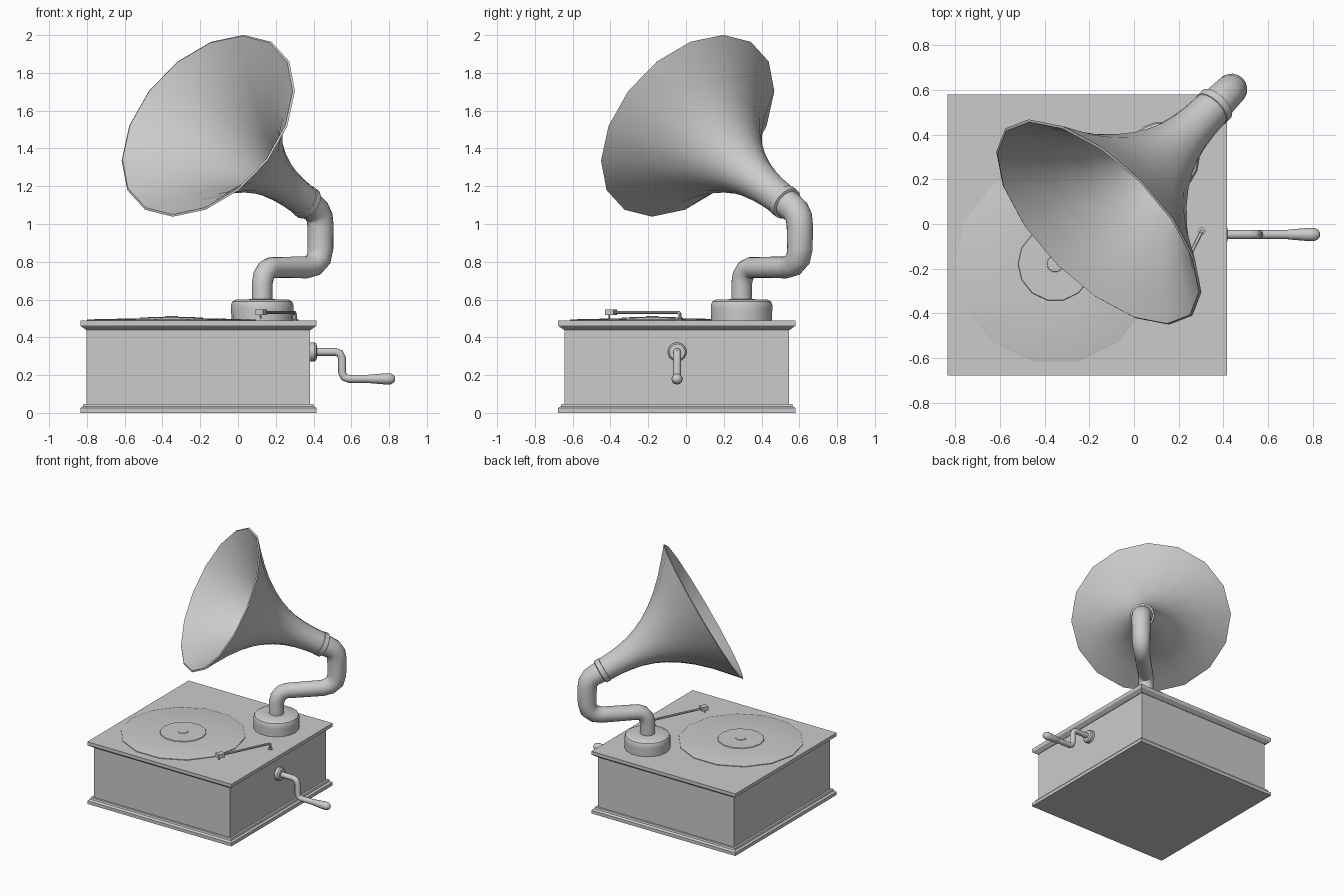
import bpy, math
from mathutils import Vector as V

if "Cube" in bpy.data.objects:
    bpy.data.objects.remove(bpy.data.objects["Cube"])

X, Y, Z = V((1, 0, 0)), V((0, 1, 0)), V((0, 0, 1))


def loft(name, rings, smooth=35):
    """Skin closed rings of equal length and cap both ends."""
    n = len(rings[0])
    verts = [p for r in rings for p in r]
    faces = [(i * n + j, i * n + (j + 1) % n, (i + 1) * n + (j + 1) % n, (i + 1) * n + j)
             for i in range(len(rings) - 1) for j in range(n)]
    faces += [tuple(range(n))[::-1], tuple(range(len(verts) - n, len(verts)))]
    me = bpy.data.meshes.new(name)
    me.from_pydata(verts, [], faces)
    ob = bpy.data.objects.new(name, me)
    bpy.context.collection.objects.link(ob)
    bpy.ops.object.select_all(action='DESELECT')
    ob.select_set(True)
    bpy.context.view_layer.objects.active = ob
    bpy.ops.object.mode_set(mode='EDIT')
    bpy.ops.mesh.select_all(action='SELECT')
    bpy.ops.mesh.normals_make_consistent(inside=False)
    bpy.ops.object.mode_set(mode='OBJECT')
    if smooth:
        bpy.ops.object.shade_smooth_by_angle(angle=math.radians(smooth))
    return ob


def ring(c, u, v, ru, rv, n):
    return [c + u * ru * math.cos(2 * math.pi * k / n) + v * rv * math.sin(2 * math.pi * k / n)
            for k in range(n)]


def lathe(name, origin, axis, u, profile, n):
    v = axis.cross(u)
    return loft(name, [ring(origin + axis * h, u, v, r, r, n) for r, h in profile])


def sweep(name, path, side, n):
    """Round tube along a planar path of (point, radius); side is the plane normal."""
    pts = [p for p, r in path]
    rings = []
    for i, (p, r) in enumerate(path):
        a = (p - pts[i - 1]).normalized() if i else V()
        b = (pts[i + 1] - p).normalized() if i < len(pts) - 1 else V()
        rings.append(ring(p, (a + b).normalized().cross(side), side, r, r, n))
    return loft(name, rings)


# Cabinet: moulded base, body and lid from rectangular sections
def section(inset, z):
    x0, x1, y0, y1 = -.835 + inset, .416 - inset, -.677 + inset, .58 - inset
    return [V((x0, y0, z)), V((x1, y0, z)), V((x1, y1, z)), V((x0, y1, z))]


for name, prof in (
        ("cabinet_base", [(0, 0), (0, .025), (.014, .035), (.018, .048)]),
        ("cabinet_body", [(.034, .04), (.034, .455)]),
        ("cabinet_lid", [(.03, .44), (.016, .45), (.002, .46), (0, .464), (0, .488)])):
    loft(name, [section(i, z) for i, z in prof], 0)

# Record with label and spindle
deck = V((-.352, -.178, 0))
lathe("record", deck, Z, X, [(.448, .484), (.448, .493), (.44, .495), (.17, .501)], 14)
lathe("record_label", deck, Z, X, [(.17, .495), (.165, .506), (.04, .507)], 14)
lathe("spindle", deck, Z, X, [(.04, .5), (.036, .511), (.02, .513)], 14)


# Horn and tube lie in one upright diagonal plane
def P(s, z):
    return V((s * .7071 - .083, s * .7071 + .083, z))


side = V((-.7071, .7071, 0))
lathe("horn_pedestal", P(.299, 0), Z, X,
      [(.163, .484), (.165, .55), (.165, .572), (.158, .589), (.14, .6), (.055, .602)], 18)

sweep("horn_tube", [(P(s, z), r) for s, z, r in (
    (.299, .58, .054), (.299, .685, .055), (.309, .725, .056), (.334, .757, .056),
    (.372, .77, .056), (.63, .77, .058), (.683, .783, .062), (.722, .817, .066),
    (.735, .87, .068), (.735, .99, .07), (.728, 1.035, .071), (.704, 1.07, .073),
    (.66, 1.096, .076), (.58, 1.141, .077))], side, 18)

# Flared horn, outer wall then inner wall
tilt = math.radians(29)
along = P(-math.cos(tilt), math.sin(tilt)) - P(0, 0)
across = along.cross(side).normalized()
if across.z < 0:
    across = -across
flare = [(-.01, .085), (.09, .089), (.17, .098), (.25, .114), (.33, .14), (.41, .177),
         (.49, .226), (.58, .295), (.67, .38), (.75, .469), (.82, .55)]
walls = flare + [(.826, .54)] + [(d + .008, r - .011) for d, r in flare[-2:1:-1]]
throat = P(-.105, 1.52) - along * .82
loft("horn", [ring(throat + along * d, across, side, r, r * (1 + .076 * min(1, max(0, d / .4))), 16)
              for d, r in walls], 40)
lathe("horn_collar", throat, along, across, [(.08, -.035), (.09, -.03), (.09, .005), (.08, .01)], 18)

# Winding crank on the right side
cy = -.047
lathe("crank_flange", V((.37, cy, .323)), X, Z, [(.05, 0), (.05, .036), (.042, .046), (.022, .048)], 14)
sweep("crank_arm", [(V((x, cy, z)), .021) for x, z in (
    (.38, .323), (.515, .323), (.54, .314), (.551, .288), (.551, .215), (.562, .189),
    (.587, .18), (.72, .18))], Y, 12)
lathe("crank_handle", V((0, cy, .18)), X, Z,
      [(.018, .685), (.022, .69), (.026, .74), (.03, .785), (.029, .808), (.02, .825), (.008, .832)], 12)

# Tone arm with post and head
post, tip = V((.303, -.032, .532)), V((.135, -.375, .532))
d = (tip - post).normalized()
w = d.cross(Z)
lathe("tone_arm_foot", V((post.x, post.y, 0)), Z, X, [(.018, .484), (.018, .495), (.01, .497)], 10)
sweep("tone_arm", [(V((post.x, post.y, .486)), .009), (post - Z * .008, .009),
                   (post + d * .01, .009), (tip + d * .02, .008)], w, 10)
loft("tone_arm_head", [[tip + d * a + w * b + Z * h for a, b in
                        ((0, -.022), (.05, -.022), (.05, .022), (0, .022))] for h in (-.014, .016)], 0)
lathe("needle", tip + d * .035, Z, X, [(.003, -.036), (.006, -.01)], 8)
